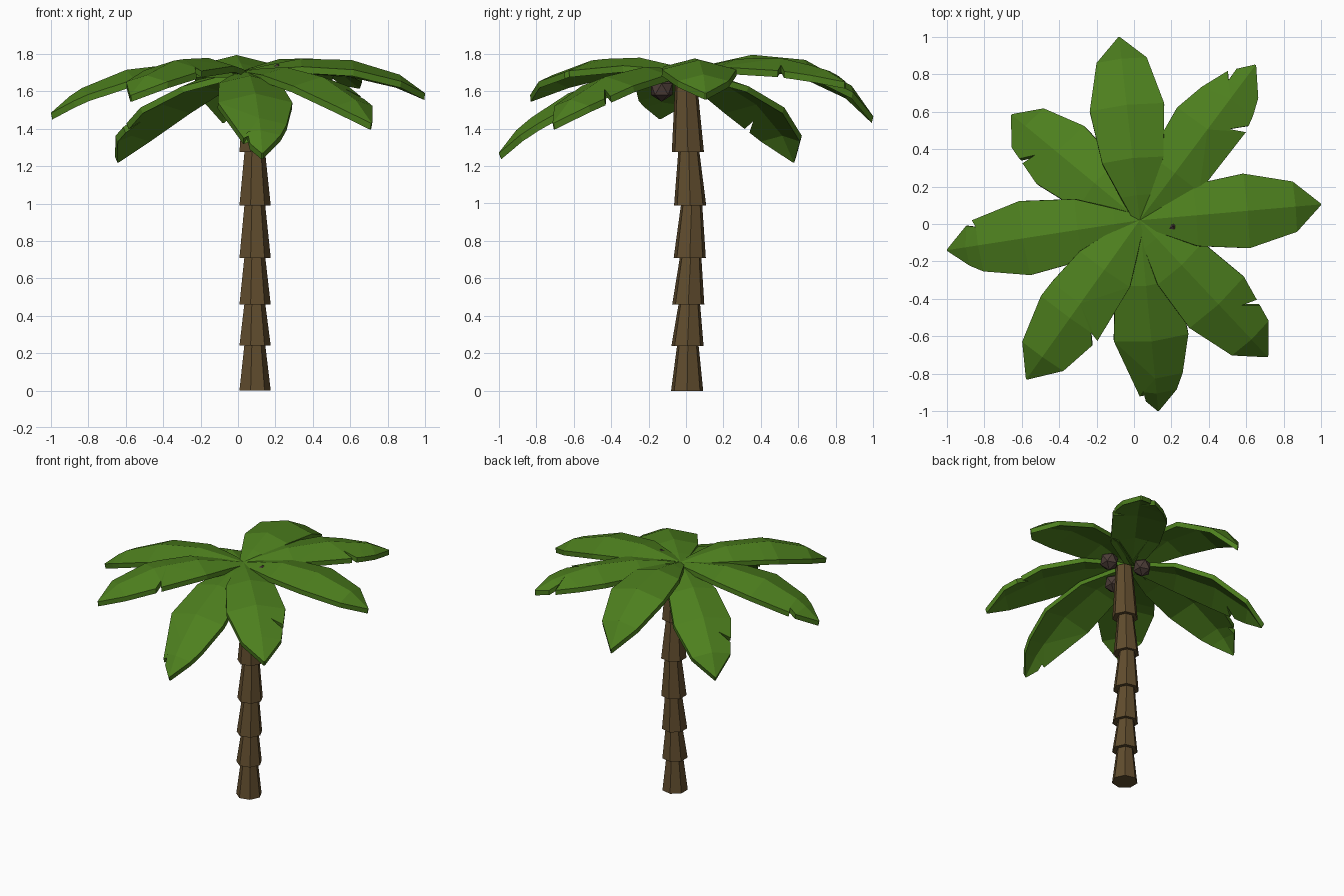
import bpy, bmesh
from mathutils import Vector, Matrix

if "Cube" in bpy.data.objects:
    bpy.data.objects.remove(bpy.data.objects["Cube"])


def material(name, rgb):
    m = bpy.data.materials.new(name)
    m.diffuse_color = (*rgb, 1)
    m.use_nodes = True
    m.node_tree.nodes["Principled BSDF"].inputs["Base Color"].default_value = m.diffuse_color
    return m


LEAF = material("leaf_green", (0.075, 0.215, 0.013))
BARK = material("bark_brown", (0.118, 0.073, 0.027))
NUT = material("nut_brown", (0.07, 0.045, 0.037))


def add_object(name, bm, mat):
    bmesh.ops.recalc_face_normals(bm, faces=bm.faces)
    me = bpy.data.meshes.new(name)
    bm.to_mesh(me)
    bm.free()
    me.materials.append(mat)
    ob = bpy.data.objects.new(name, me)
    bpy.context.collection.objects.link(ob)
    return ob


# Trunk: stacked seven-sided tapering segments (z0, z1, y at bottom, y at top)
SEGMENTS = [(0, .25, .006, .01), (.24, .47, .008, .018), (.46, .72, .012, .025),
            (.71, .995, .02, .03), (.99, 1.275, .022, .015), (1.275, 1.67, .01, .0)]
for i, (z0, z1, y0, y1) in enumerate(SEGMENTS):
    bm = bmesh.new()
    bmesh.ops.create_cone(bm, cap_ends=True, segments=7, radius1=.088, radius2=.058, depth=z1 - z0)
    bottom = min(v.co.z for v in bm.verts)
    # put one corner towards +x
    a = max(bm.verts, key=lambda v: v.co.x).co
    turn = Matrix.Rotation(Vector((1, 0)).angle_signed(a.xy), 3, 'Z')
    bmesh.ops.rotate(bm, verts=bm.verts, matrix=turn)
    for v in bm.verts:
        v.co += Vector((.087, y0 if v.co.z < 0 else y1, z0 - bottom))
    add_object(f"trunk_segment_{i + 1}", bm, BARK)

# Coconuts under the crown
for i, c in enumerate([(.07, -.13, 1.61), (.03, .12, 1.64), (.21, -.01, 1.68)]):
    bm = bmesh.new()
    bmesh.ops.create_icosphere(bm, subdivisions=1, radius=.067, matrix=Matrix.Translation(c))
    add_object(f"coconut_{i + 1}", bm, NUT)

# Frond profile: position along the chord, arch height, half width
PROFILE = [(0, 0, .03), (.12, .045, .085), (.3, .103, .165), (.58, .13, .2), (.85, .083, .135), (1, 0, .004)]
BASE = Vector((.03, .02, 1.71))
THICKNESS = .035


def sample(t):
    for (t0, h0, w0), (t1, h1, w1) in zip(PROFILE, PROFILE[1:]):
        if t <= t1:
            f = (t - t0) / (t1 - t0)
            return h0 + (h1 - h0) * f, w0 + (w1 - w0) * f
    return PROFILE[-1][1:]


def frond(name, tip, notches=(), arch=1.0):
    d = Vector(tip) - BASE
    side = Vector((0, 0, 1)).cross(d).normalized()
    up = d.cross(side).normalized()

    def point(t, s, frac=1):
        h, w = sample(t)
        w *= frac * abs(s)
        return BASE + d * t + up * (arch * h * d.length - .26 * w) + side * (w * s)

    # each row holds (t, width fraction) for the right edge, rib and left edge
    rows = [[(t, 1)] * 3 for t, _, _ in PROFILE
            if not any(n - .14 < t < n + .06 for n, _, _ in notches)]
    for n, s, depth in notches:
        inner = n - .105 + .11 * (1 - depth)
        for rib_t, edge in ((n - .12, (n - .01, 1)), (n - .03, (inner, 1 - depth)), (n + .04, (n + .025, 1))):
            row = [(rib_t, 1)] * 3
            row[s + 1] = edge
            rows.append(row)
    rows.sort(key=lambda r: r[1][0])
    bm = bmesh.new()
    grid = [[bm.verts.new(point(t, s, f)) for s, (t, f) in zip((-1, 0, 1), r)] for r in rows]
    for a, b in zip(grid, grid[1:]):
        for k in (0, 1):
            bm.faces.new((a[k], a[k + 1], b[k + 1], b[k]))
    # thicken downwards
    ext = bmesh.ops.extrude_face_region(bm, geom=bm.faces[:], use_keep_orig=True)
    low = [g for g in ext["geom"] if isinstance(g, bmesh.types.BMVert)]
    bmesh.ops.translate(bm, verts=low, vec=up * -THICKNESS)
    bmesh.ops.triangulate(bm, faces=bm.faces)
    add_object(name, bm, LEAF)


# Eight fronds: tip, notches (position, side: 1 left / -1 right, depth), arch strength
frond("frond_east", (1.0, .105, 1.59))
frond("frond_northeast", (.65, .85, 1.65), [(.7, -1, .5), (.9, 1, .5)], .75)
frond("frond_north", (-.08, 1.0, 1.465), arch=1.55)
frond("frond_northwest", (-.655, .585, 1.25), [(.74, 1, .5)])
frond("frond_west", (-1.0, -.14, 1.485), [(.85, -1, .3)])
frond("frond_southwest", (-.575, -.83, 1.58), [(.63, 1, .3)])
frond("frond_south", (.13, -1.0, 1.27), [(.91, -1, .4)])
frond("frond_southeast", (.715, -.71, 1.43), [(.73, 1, .5)])
